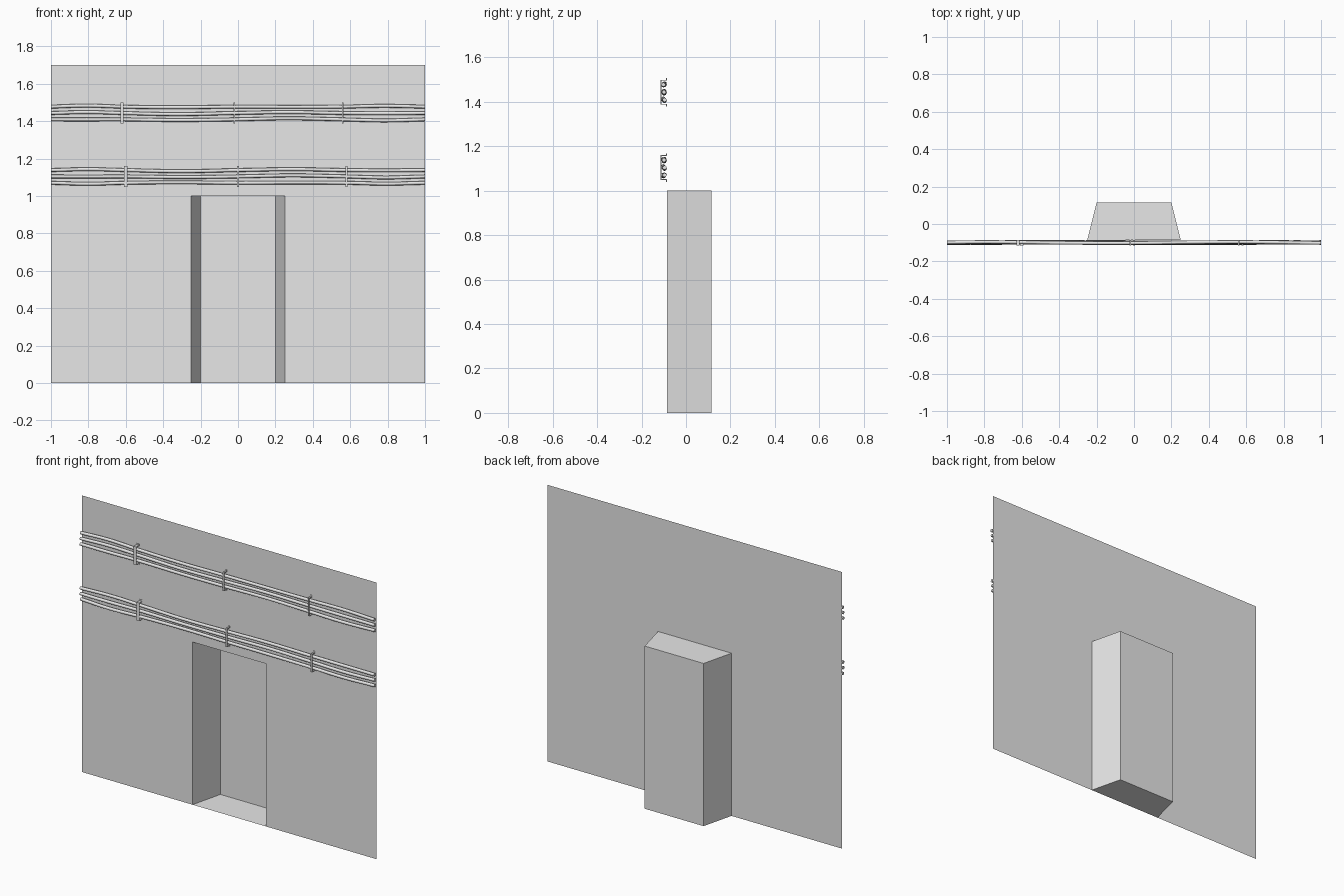
import bpy
import bmesh
import math

cube = bpy.data.objects.get("Cube")
if cube:
    bpy.data.objects.remove(cube, do_unlink=True)

# One grey for everything
grey = bpy.data.materials.new("plain_grey")
grey.use_nodes = True
colour = (0.8, 0.8, 0.8, 1)
grey.diffuse_color = colour
grey.node_tree.nodes["Principled BSDF"].inputs["Base Color"].default_value = colour

WALL_Y, BACK_Y = -0.085, 0.115
DOOR_H, WALL_H = 1.0, 1.7


def finish(name, bm):
    mesh = bpy.data.meshes.new(name)
    bm.to_mesh(mesh)
    bm.free()
    mesh.materials.append(grey)
    obj = bpy.data.objects.new(name, mesh)
    bpy.context.collection.objects.link(obj)
    return obj


# Wall sheet with a notch for the doorway
def make_wall():
    bm = bmesh.new()
    half = [(0.25, DOOR_H), (0.25, 0), (1, 0), (1, WALL_H)]
    outline = half + [(-x, z) for x, z in reversed(half)]
    bm.faces.new([bm.verts.new((x, WALL_Y, z)) for x, z in outline])
    finish("wall", bm)


# Doorway recess, narrowing towards the back and open at the front
def make_recess():
    bm = bmesh.new()
    plan = [(-0.25, WALL_Y), (-0.2, BACK_Y), (0.2, BACK_Y), (0.25, WALL_Y)]
    low = [bm.verts.new((x, y, 0)) for x, y in plan]
    high = [bm.verts.new((x, y, DOOR_H)) for x, y in plan]
    for i in range(3):
        bm.faces.new((low[i], low[i + 1], high[i + 1], high[i]))
    bm.faces.new(list(reversed(low)))
    bm.faces.new(high)
    finish("doorway_recess", bm)


# Gently sagging cable running the whole width
def make_cable(name, z, clips, phase):
    curve = bpy.data.curves.new(name, "CURVE")
    curve.dimensions = "3D"
    curve.bevel_depth = 0.0095
    curve.bevel_resolution = 2
    curve.use_fill_caps = True
    curve.resolution_u = 5
    stops = [-1] + clips + [1]
    xs = [-1]
    for a, b in zip(stops, stops[1:]):
        xs += [(a + b) / 2, b]
    spline = curve.splines.new("BEZIER")
    spline.bezier_points.add(len(xs) - 1)
    for i, (point, x) in enumerate(zip(spline.bezier_points, xs)):
        sag = 0.006 * math.sin(i * 1.9 + phase) if i % 2 else 0
        point.co = (x, -0.099 + 0.003 * math.sin(i * 1.3 + phase), z + sag)
        point.handle_left_type = point.handle_right_type = "AUTO"
    curve.materials.append(grey)
    bpy.context.collection.objects.link(bpy.data.objects.new(name, curve))


# Strap bent around the cables, with a foot on the wall at each end
def make_clip(name, x, z, width):
    bm = bmesh.new()
    thick = 0.004
    reach, grip = 0.064, 0.052
    outer = [(-0.086, reach), (-0.090, reach), (-0.090, grip + thick), (-0.115, grip + thick)]
    inner = [(-0.111, grip), (-0.086, grip)]
    profile = outer + [(y, -h) for y, h in reversed(outer)]
    profile += [(y, -h) for y, h in reversed(inner)] + inner
    face = bm.faces.new([bm.verts.new((x - width / 2, y, z + h)) for y, h in profile])
    moved = bmesh.ops.extrude_face_region(bm, geom=[face])["geom"]
    verts = [v for v in moved if isinstance(v, bmesh.types.BMVert)]
    bmesh.ops.translate(bm, verts=verts, vec=(width, 0, 0))
    bmesh.ops.recalc_face_normals(bm, faces=bm.faces)
    finish(name, bm)


make_wall()
make_recess()

# Two bundles of three cables, each held by three clips
bundles = {"upper": (1.443, [-0.62, -0.02, 0.56]), "lower": (1.104, [-0.6, 0, 0.58])}
for label, (z, clips) in bundles.items():
    for i in range(3):
        make_cable(f"{label}_cable_{i + 1}", z + (i - 1) * 0.034, clips, i + z * 3)
    for i, x in enumerate(clips):
        make_clip(f"{label}_clip_{i + 1}", x, z, 0.018 if i == 0 else 0.01)
